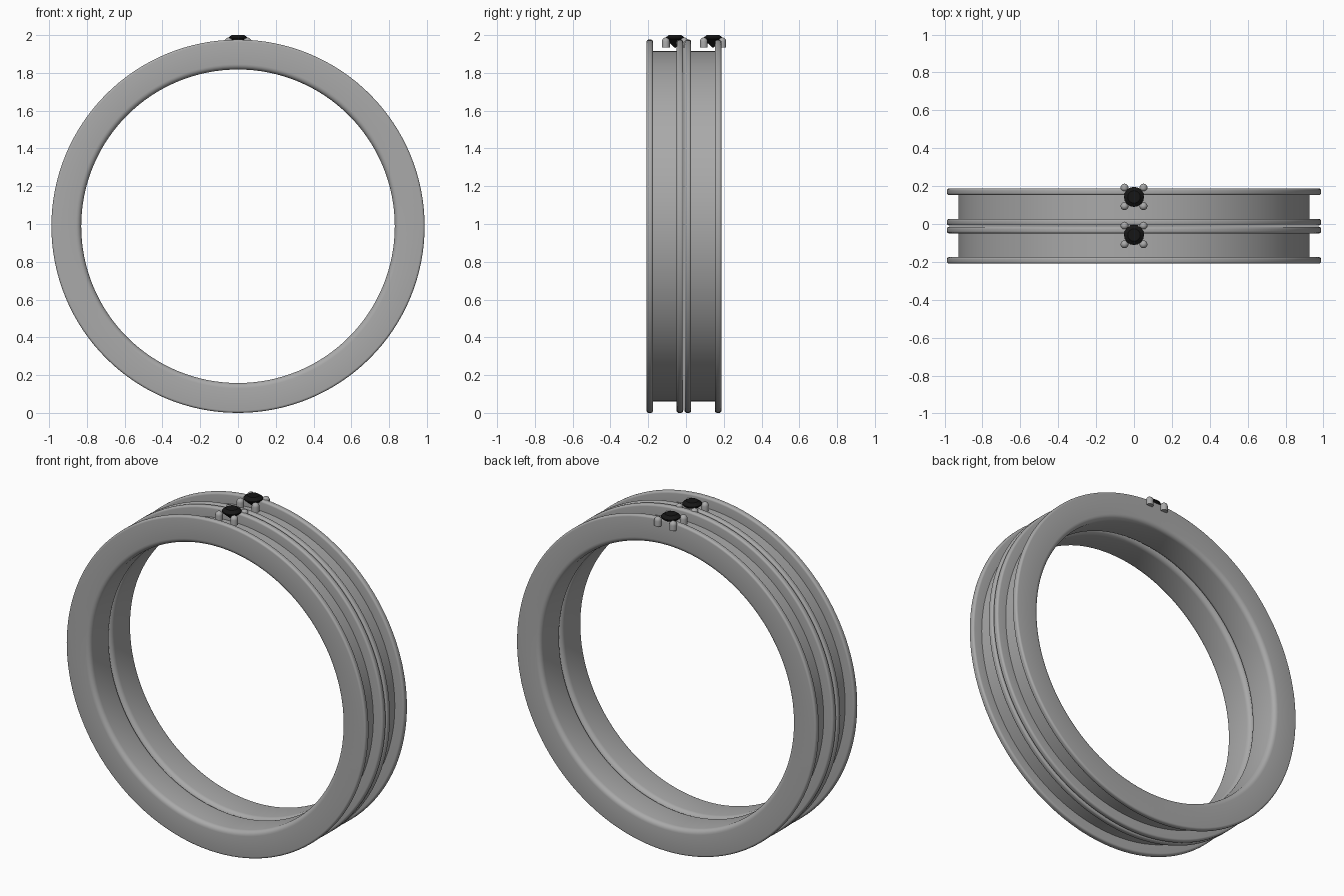
import bpy, bmesh, math
from mathutils import Matrix

cube = bpy.data.objects.get("Cube")
if cube:
    bpy.data.objects.remove(cube)

R_OUT, R_CHANNEL, R_IN = 0.988, 0.927, 0.83
HALF, FLANGE = 0.0975, 0.035


def material(name, colour):
    m = bpy.data.materials.new(name)
    m.use_nodes = True
    m.diffuse_color = (*colour, 1)
    m.node_tree.nodes["Principled BSDF"].inputs["Base Color"].default_value = (*colour, 1)
    return m


silver = material("silver grey", (0.4, 0.4, 0.4))
black = material("gem black", (0.008, 0.008, 0.008))


def finish(name, bm, mat, smooth):
    bmesh.ops.recalc_face_normals(bm, faces=bm.faces)
    mesh = bpy.data.meshes.new(name)
    bm.to_mesh(mesh)
    bm.free()
    mesh.materials.append(mat)
    ob = bpy.data.objects.new(name, mesh)
    bpy.context.collection.objects.link(ob)
    if smooth:
        bpy.ops.object.select_all(action="DESELECT")
        ob.select_set(True)
        bpy.context.view_layer.objects.active = ob
        bpy.ops.object.shade_smooth_by_angle(angle=math.radians(35))
    return ob


def lathe(bm, profile, steps, closed=False):
    """Spin (radius, height) points around z."""
    verts = [bm.verts.new((r, 0, h)) for r, h in profile]
    pairs = list(zip(verts, verts[1:] + verts[:1])) if closed else list(zip(verts, verts[1:]))
    edges = [bm.edges.new(p) for p in pairs]
    bmesh.ops.spin(bm, geom=verts + edges, cent=(0, 0, 0), axis=(0, 0, 1),
                   angle=math.tau, steps=steps, use_merge=True)
    bmesh.ops.remove_doubles(bm, verts=bm.verts, dist=1e-5)


def corner(r, h, rad, start):
    """Quarter-round arc centred at (r, h)."""
    return [(r + rad * math.cos(start + i * math.pi / 10),
             h + rad * math.sin(start + i * math.pi / 10)) for i in range(6)]


def band(name, y):
    # Half of the channel section, mirrored to the other flange
    soft, edge = 0.028, 0.012
    half = [(R_CHANNEL, HALF - FLANGE)]
    half += corner(R_OUT - edge, HALF - FLANGE + edge, edge, -math.pi / 2)
    half += corner(R_OUT - edge, HALF - edge, edge, 0)
    half += corner(R_IN + soft, HALF - soft, soft, math.pi / 2)
    profile = half + [(r, -h) for r, h in reversed(half)]
    bm = bmesh.new()
    lathe(bm, profile, 128, closed=True)
    bm.transform(Matrix.Translation((0, y, R_OUT)) @ Matrix.Rotation(math.pi / 2, 4, "X"))
    finish(name, bm, silver, True)


def gem(name, y):
    bm = bmesh.new()
    lathe(bm, [(0, 2), (0.033, 2), (0.053, 1.985), (0.053, 1.979), (0, 1.932)], 16)
    bm.transform(Matrix.Translation((0, y, 0)))
    finish(name, bm, black, False)


def prong(name, x, y):
    r, top = 0.021, 1.987
    dome = corner(0, top - r, r, 0)
    dome[-1] = (0, top)
    bm = bmesh.new()
    lathe(bm, [(0, 1.935), (r, 1.935)] + dome, 16)
    bm.transform(Matrix.Translation((x, y, 0)))
    finish(name, bm, silver, True)


# Two grooved bands, each with a stone held by four prongs
for label, y, stone_y in (("front", -0.112, -0.058), ("back", 0.09, 0.143)):
    band(label + "_band", y)
    gem(label + "_gem", stone_y)
    for sx, side in ((1, "left"), (-1, "right")):
        for sy, end in ((-1, "front"), (1, "back")):
            prong(f"{label}_prong_{side}_{end}", sx * 0.05, stone_y + sy * 0.049)
